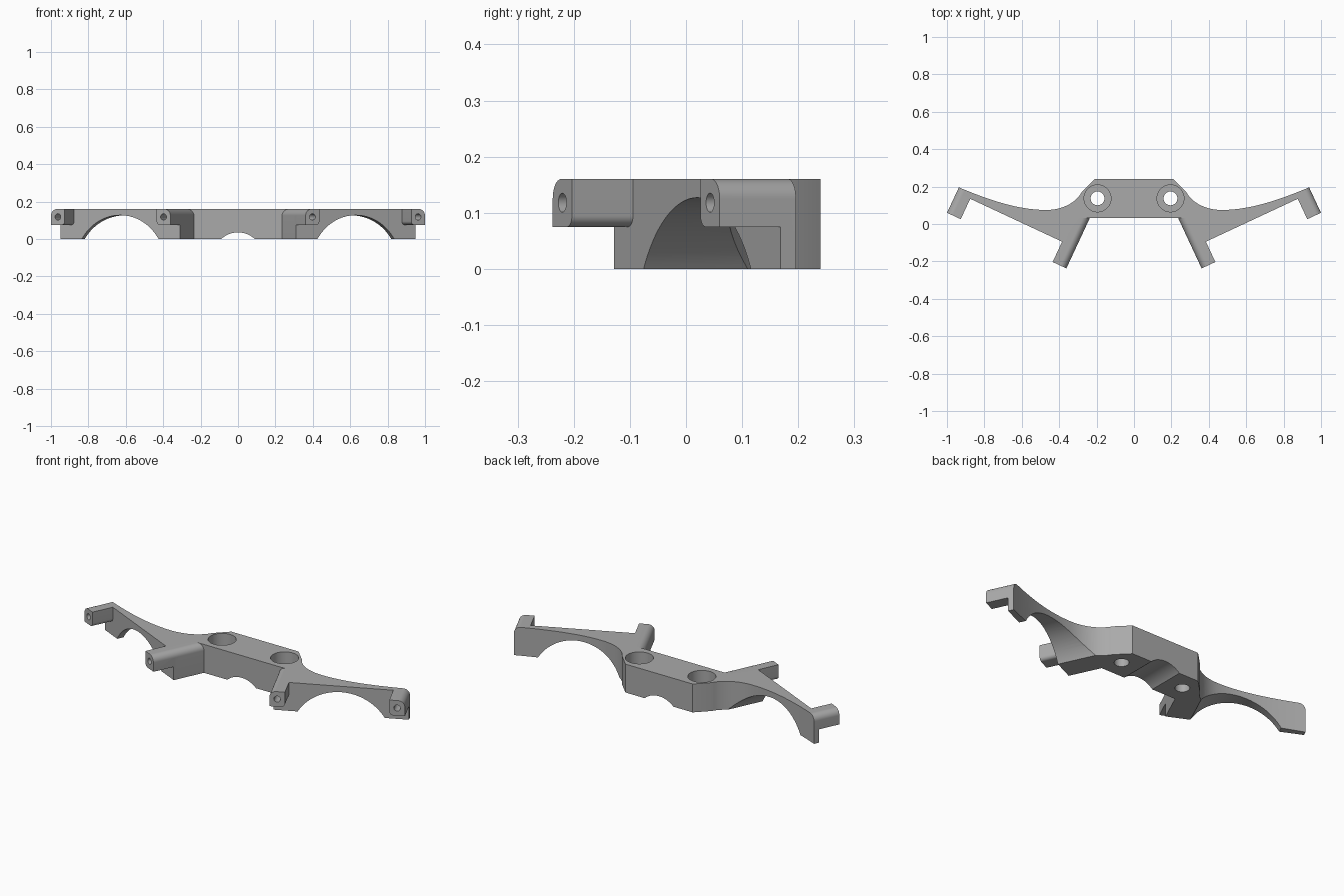
import bpy, bmesh, math
from mathutils import Vector
from mathutils.geometry import interpolate_bezier

if "Cube" in bpy.data.objects:
    bpy.data.objects.remove(bpy.data.objects["Cube"], do_unlink=True)

grey = bpy.data.materials.new("plain_grey")
grey.use_nodes = True
colour = (0.4, 0.4, 0.4, 1)
grey.diffuse_color = colour
grey.node_tree.nodes["Principled BSDF"].inputs["Base Color"].default_value = colour

H = 0.16                      # overall height
END = 0.352                   # half length of the arm
LUG_FRONT, LUG_LOW, LUG_IN = 0.12, 0.075, 0.271
ANGLE = math.radians(25)      # the arms sweep back by this angle
ORIGIN = Vector((0.63, 0.02, 0))
U = Vector((math.cos(ANGLE), math.sin(ANGLE), 0))
V = Vector((math.sin(ANGLE), -math.cos(ANGLE), 0))


def arm_point(u, v, z=0):
    return ORIGIN + U * u + V * v + Vector((0, 0, z))


def arc(cu, cz, r, start, end, n=12):
    angles = [math.radians(start + (end - start) * i / n) for i in range(n + 1)]
    return [(cu + r * math.cos(a), cz + r * math.sin(a)) for a in angles]


def prism(name, points, direction):
    bm = bmesh.new()
    face = bm.faces.new([bm.verts.new(p) for p in points])
    grown = bmesh.ops.extrude_face_region(bm, geom=[face])["geom"]
    moved = [g for g in grown if isinstance(g, bmesh.types.BMVert)]
    bmesh.ops.translate(bm, verts=moved, vec=direction)
    bmesh.ops.recalc_face_normals(bm, faces=bm.faces)
    mesh = bpy.data.meshes.new(name)
    bm.to_mesh(mesh)
    bm.free()
    mesh.materials.append(grey)
    obj = bpy.data.objects.new(name, mesh)
    bpy.context.collection.objects.link(obj)
    return obj


def arm_prism(name, profile, v0, v1):
    return prism(name, [arm_point(u, v0, z) for u, z in profile], V * (v1 - v0))


def upright_cylinder(name, x, y, r, z0, z1):
    ring = arc(x, y, r, 0, 360, 48)[:-1]
    return prism(name, [(px, py, z0) for px, py in ring], Vector((0, 0, z1 - z0)))


def apply_modifier(obj, mod):
    bpy.ops.object.select_all(action="DESELECT")
    bpy.context.view_layer.objects.active = obj
    obj.select_set(True)
    bpy.ops.object.modifier_apply(modifier=mod.name)


def combine(obj, tool, operation):
    mod = obj.modifiers.new(operation.lower(), "BOOLEAN")
    mod.operation, mod.object, mod.solver = operation, tool, "EXACT"
    apply_modifier(obj, mod)
    bpy.data.objects.remove(tool, do_unlink=True)


# Arm: straight front, swept concave back
hub_corner = Vector((0.28, 0.17, 0))
waist = Vector((0.47, 0.075, 0))
tip = arm_point(END, -0.03)
back = interpolate_bezier(hub_corner, Vector((0.31, 0.115, 0)), Vector((0.38, 0.075, 0)), waist, 14)
back += interpolate_bezier(waist, Vector((0.62, 0.075, 0)), Vector((0.78, 0.13, 0)), tip, 20)[1:]
outline = [arm_point(-END, -0.2), arm_point(-END, 0), arm_point(END, 0)] + back[::-1]
bracket = prism("bracket", outline, Vector((0, 0, H)))

# Lugs: overhanging blocks at both ends, rounded below and on the outer top edge
for side in (-1, 1):
    r = 0.02
    under = [(END, LUG_LOW), (END, H), (LUG_IN, H)]
    under += arc(LUG_IN + r, LUG_LOW + r, r, 180, 270)
    combine(bracket, arm_prism("lug", [(side * u, z) for u, z in under], -0.02, LUG_FRONT), "UNION")
for side in (-1, 1):
    r = 0.035
    corner = arc(END - r, H - r, r, 0, 90) + [(END - r, H + 0.02), (END + 0.02, H + 0.02), (END + 0.02, H - r)]
    combine(bracket, arm_prism("edge_cutter", [(side * u, z) for u, z in corner], -0.3, 0.2), "DIFFERENCE")
    hole = arc(side * 0.3115, 0.118, 0.017, 0, 360, 24)[:-1]
    combine(bracket, arm_prism("lug_hole_cutter", hole, LUG_FRONT - 0.09, 0.2), "DIFFERENCE")

# Hub: central block with chamfered back corners
hub_outline = [(-0.05, 0.033, 0), (0.30, 0.033, 0), (0.30, 0.125, 0), hub_corner, (0.21, 0.24, 0), (-0.05, 0.24, 0)]
combine(bracket, prism("hub", hub_outline, Vector((0, 0, H))), "UNION")

# Arch under the arm and the shallow notch under the hub
arch = arc(0, -0.138, 0.265, 0, 360, 96)[:-1]
combine(bracket, arm_prism("arch_cutter", arch, -0.4, 0.3), "DIFFERENCE")
notch = arc(0, -0.098, 0.133, 0, 360, 72)[:-1]
notch_points = [(x, -0.1, z) for x, z in notch]
combine(bracket, prism("notch_cutter", notch_points, Vector((0, 0.5, 0))), "DIFFERENCE")

# Counterbored bolt hole
combine(bracket, upright_cylinder("bore_cutter", 0.195, 0.137, 0.072, 0.07, 0.3), "DIFFERENCE")
combine(bracket, upright_cylinder("bolt_cutter", 0.195, 0.137, 0.037, -0.1, 0.2), "DIFFERENCE")

# Mirror to the other side
mirror = bracket.modifiers.new("mirror", "MIRROR")
mirror.use_bisect_axis[0] = True
mirror.use_clip = True
apply_modifier(bracket, mirror)
bpy.ops.object.shade_smooth_by_angle(angle=math.radians(25))
